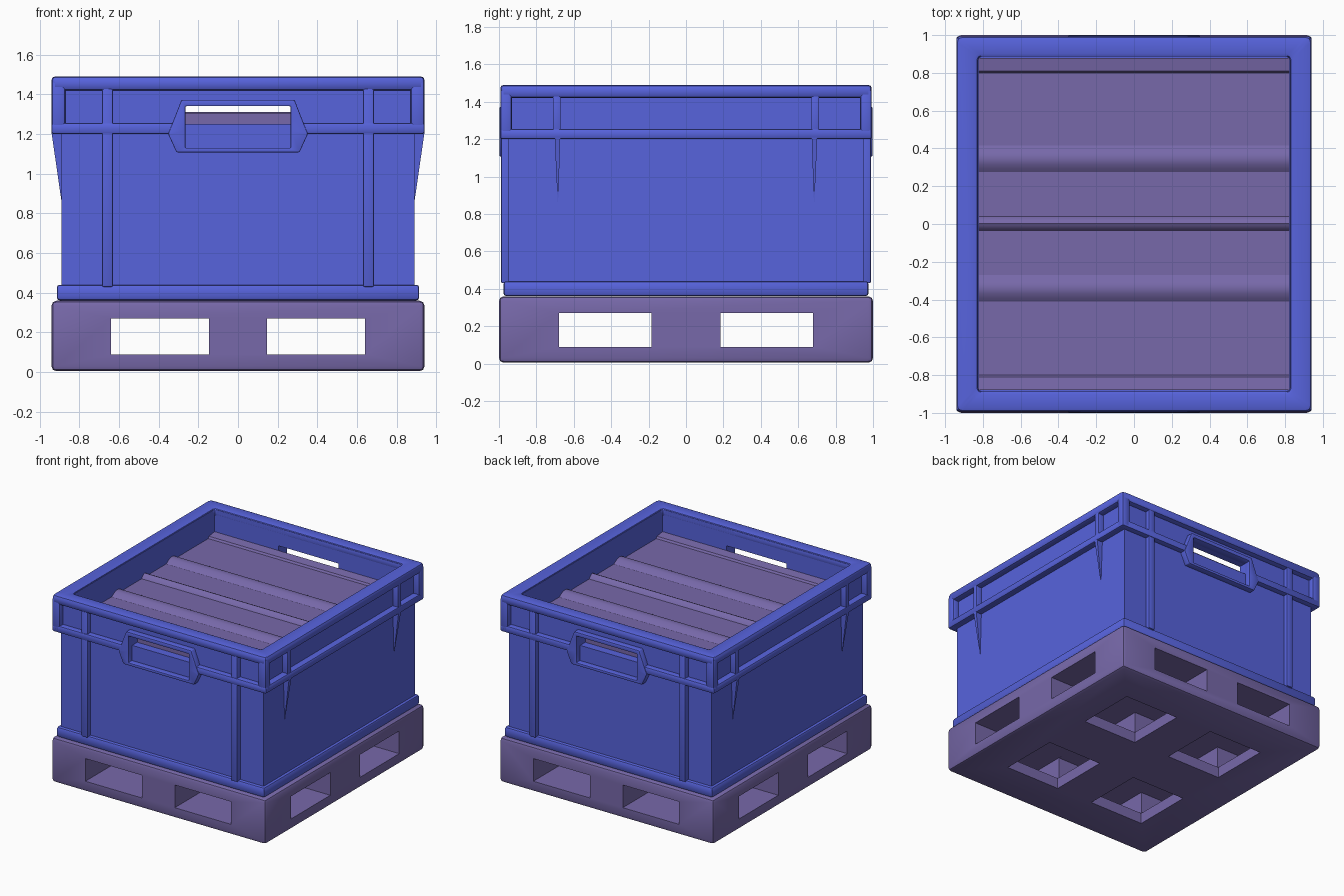
import bpy, bmesh, math

if "Cube" in bpy.data.objects:
    bpy.data.objects.remove(bpy.data.objects["Cube"])


def material(name, rgb):
    m = bpy.data.materials.new(name)
    m.diffuse_color = (*rgb, 1)
    m.use_nodes = True
    m.node_tree.nodes["Principled BSDF"].inputs["Base Color"].default_value = m.diffuse_color
    return m


BLUE = material("blue plastic", (0.095, 0.125, 0.72))
PURPLE = material("dusty purple", (0.185, 0.14, 0.40))


def make(name, verts, faces, mat, bevel=0.0, segments=2):
    me = bpy.data.meshes.new(name)
    me.from_pydata(verts, [], faces)
    bm = bmesh.new()
    bm.from_mesh(me)
    bmesh.ops.recalc_face_normals(bm, faces=bm.faces)
    if bevel:
        bmesh.ops.bevel(bm, geom=bm.edges[:], offset=bevel, segments=segments,
                        affect='EDGES', profile=0.5)
    bm.to_mesh(me)
    bm.free()
    ob = bpy.data.objects.new(name, me)
    bpy.context.collection.objects.link(ob)
    if mat:
        me.materials.append(mat)
    return ob


def prism(name, profile, axis, a, b, mat, bevel=0.0):
    """Extrude a 2D profile along an axis from a to b."""
    def put(p, t):
        return {'x': (t, p[0], p[1]), 'y': (p[0], t, p[1]), 'z': (p[0], p[1], t)}[axis]
    n = len(profile)
    verts = [put(p, a) for p in profile] + [put(p, b) for p in profile]
    faces = [tuple(range(n)), tuple(range(n, 2 * n))]
    faces += [(i, (i + 1) % n, n + (i + 1) % n, n + i) for i in range(n)]
    return make(name, verts, faces, mat, bevel)


def box(name, x, y, z, mat, bevel=0.0):
    return prism(name, [(x[0], y[0]), (x[1], y[0]), (x[1], y[1]), (x[0], y[1])],
                 'z', z[0], z[1], mat, bevel)


def loop_band(name, outer, inner, axis, a, b, mat, bevel=0.0):
    """Closed band between two outlines with the same point count."""
    def put(p, t):
        return (p[0], t, p[1]) if axis == 'y' else (p[0], p[1], t)
    n = len(outer)
    verts = [put(p, t) for t in (a, b) for o in (outer, inner) for p in o]
    faces = []
    for i in range(n):
        j = (i + 1) % n
        faces += [(i, j, n + j, n + i), (2*n + i, 2*n + j, 3*n + j, 3*n + i),
                  (i, j, 2*n + j, 2*n + i), (n + i, n + j, 3*n + j, 3*n + i)]
    return make(name, verts, faces, mat, bevel)


def rect(hx, hy):
    return [(-hx, -hy), (hx, -hy), (hx, hy), (-hx, hy)]


def cut(ob, cutters):
    for c in cutters:
        c.hide_render = True
        m = ob.modifiers.new("cut", 'BOOLEAN')
        m.operation, m.solver, m.object = 'DIFFERENCE', 'EXACT', c
    bpy.context.view_layer.objects.active = ob
    for m in list(ob.modifiers):
        bpy.ops.object.modifier_apply(modifier=m.name)
    for c in cutters:
        bpy.data.objects.remove(c)


# Pallet: one rounded block with fork tunnels and four openings underneath
pallet = box("pallet", (-0.94, 0.94), (-1, 1), (0.005, 0.36), PURPLE, 0.025)
tunnels = []
for s in (-1, 1):
    tunnels.append(box("cutter", sorted((s*0.145, s*0.64)), (-1.2, 1.2), (0.09, 0.27), None))
    tunnels.append(box("cutter", (-1.2, 1.2), sorted((s*0.185, s*0.68)), (0.0901, 0.2699), None))
    for t in (-1, 1):
        tunnels.append(box("cutter", sorted((s*0.16, s*0.635)), sorted((t*0.20, t*0.675)),
                           (-0.1, 0.12), None))
cut(pallet, tunnels)

# Crate shell: walls, floor and base lip
walls = loop_band("crate_walls", rect(0.89, 0.95), rect(0.825, 0.885), 'z', 0.37, 1.48, BLUE)
cut(walls, [box("cutter", (-0.265, 0.265), (-1.2, 1.2), (1.25, 1.34), None)])
box("crate_floor", (-0.85, 0.85), (-0.9, 0.9), (0.365, 0.42), BLUE)
loop_band("crate_base_lip", rect(0.912, 0.975), rect(0.85, 0.91), 'z', 0.362, 0.44, BLUE, 0.012)

# Rim: wide top flange, lower flange opened at the two handles
loop_band("rim_top", rect(0.94, 0.993), rect(0.825, 0.885), 'z', 1.42, 1.49, BLUE, 0.018)
lower = loop_band("rim_lower", rect(0.94, 0.993), rect(0.86, 0.92), 'z', 1.2, 1.255, BLUE, 0.01)
cut(lower, [box("cutter", (-0.29, 0.29), sorted((s*0.90, s*1.2)), (1.1, 1.3), None)
            for s in (-1, 1)])

for s in (-1, 1):
    side = "right" if s > 0 else "left"
    end = "back" if s > 0 else "front"
    # Rim corner posts
    for t in (-1, 1):
        row = "back" if t > 0 else "front"
        box(f"rim_corner_{row}_{side}", sorted((s*0.87, s*0.94)), sorted((t*0.93, t*0.993)),
            (1.2, 1.47), BLUE, 0.015)
        # Long end ribs running down to the base lip
        box(f"end_rib_{row}_{side}", sorted((s*0.63, s*0.685)), sorted((t*0.93, t*0.988)),
            (0.43, 1.45), BLUE, 0.008)
        # Side ribs: straight in the rim, then tapering to a point
        box(f"side_rib_{row}_{side}", sorted((s*0.87, s*0.936)), sorted((t*0.67, t*0.712)),
            (1.21, 1.45), BLUE, 0.006)
        y0, y1, ym = t*0.672, t*0.702, t*0.685
        make(f"side_gusset_{row}_{side}",
             [(s*0.88, y0, 1.21), (s*0.88, y1, 1.21), (s*0.94, y1, 1.21), (s*0.94, y0, 1.21),
              (s*0.885, ym, 0.83)],
             [(0, 1, 2, 3), (0, 1, 4), (1, 2, 4), (2, 3, 4), (3, 0, 4)], BLUE)
    # Handle surround
    outer = [(-0.31, 1.108), (0.31, 1.108), (0.352, 1.2), (0.285, 1.372),
             (-0.285, 1.372), (-0.352, 1.2)]
    inner = [(-0.265, 1.13), (0.265, 1.13), (0.265, 1.22), (0.265, 1.34),
             (-0.265, 1.34), (-0.265, 1.22)]
    loop_band(f"handle_{end}", outer, inner, 'y', *sorted((s*0.93, s*0.997)), BLUE, 0.005)

# Load: shallow ridged cover just below the rim
profile = [(-0.88, 1.18), (-0.88, 1.305), (-0.81, 1.295), (-0.80, 1.28)]
for a, b in ((-0.41, -0.27), (-0.035, 0.04), (0.275, 0.415)):
    w = b - a
    profile += [(a, 1.28)] + [(a + w*k, 1.28 + 0.032*math.sin(math.pi*k))
                              for k in (0.12, 0.3, 0.5, 0.7, 0.88)] + [(b, 1.28)]
profile += [(0.80, 1.28), (0.81, 1.295), (0.88, 1.305), (0.88, 1.18)]
prism("ridged_load", profile, 'x', -0.822, 0.822, PURPLE)

# Smooth shading with crisp edges
bpy.ops.object.select_all(action='DESELECT')
for ob in bpy.context.scene.objects:
    ob.select_set(True)
bpy.context.view_layer.objects.active = pallet
bpy.ops.object.shade_smooth_by_angle(angle=math.radians(35))
